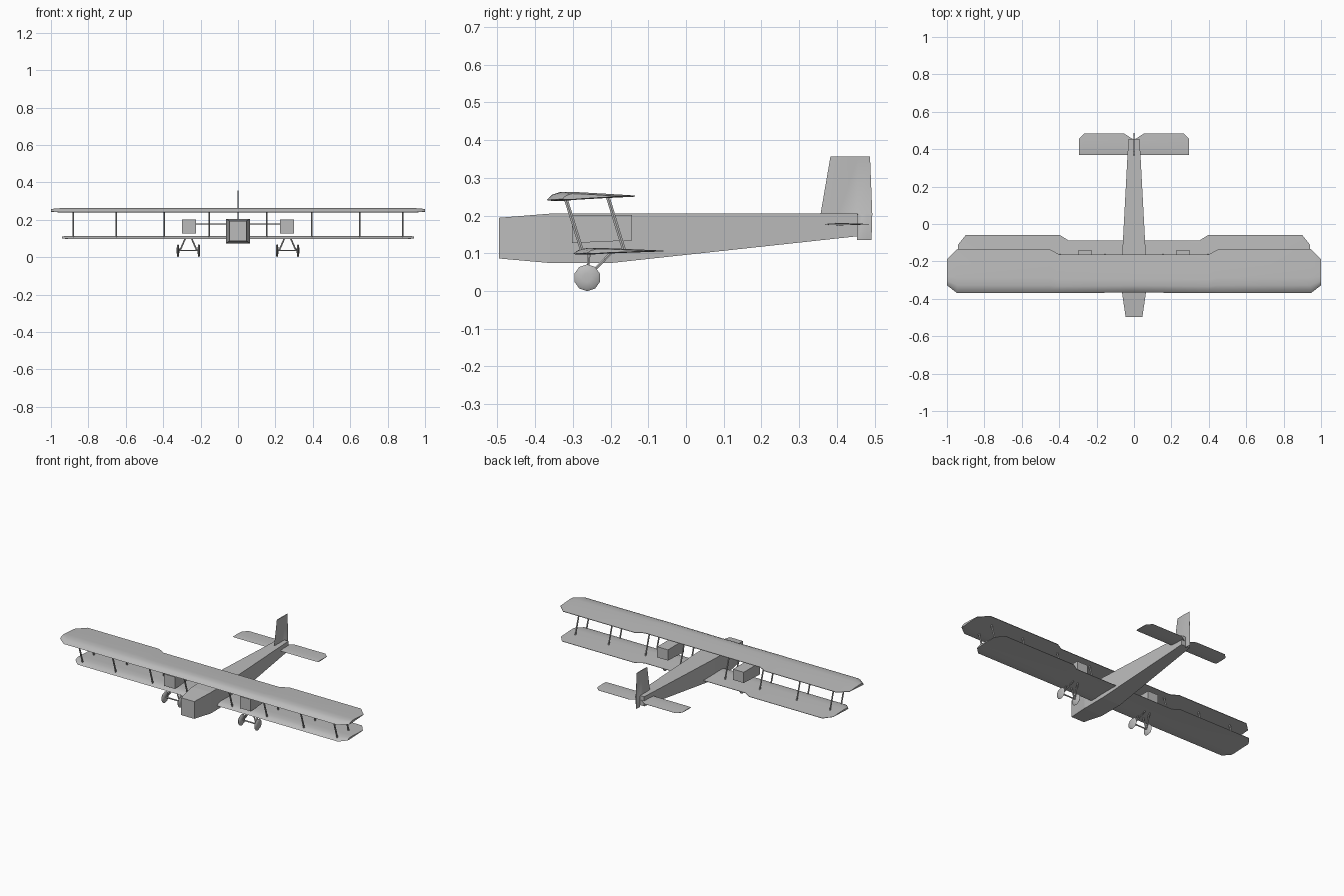
import bpy, math
from mathutils import Vector

if "Cube" in bpy.data.objects:
    bpy.data.objects.remove(bpy.data.objects["Cube"])

grey = bpy.data.materials.new("light grey")
grey.diffuse_color = (0.5, 0.5, 0.5, 1)
grey.use_nodes = True
grey.node_tree.nodes["Principled BSDF"].inputs["Base Color"].default_value = grey.diffuse_color


def loft(name, rings, smooth=False):
    """Skin a closed body through rings with equal point counts."""
    n = len(rings[0])
    verts = [tuple(p) for r in rings for p in r]
    faces = [list(range(n)), list(range(len(verts) - n, len(verts)))]
    for i in range(len(rings) - 1):
        for j in range(n):
            k = (j + 1) % n
            faces.append([i * n + j, i * n + k, (i + 1) * n + k, (i + 1) * n + j])
    me = bpy.data.meshes.new(name)
    me.from_pydata(verts, [], faces)
    me.materials.append(grey)
    ob = bpy.data.objects.new(name, me)
    bpy.context.collection.objects.link(ob)
    bpy.ops.object.select_all(action='DESELECT')
    ob.select_set(True)
    bpy.context.view_layer.objects.active = ob
    bpy.ops.object.mode_set(mode='EDIT')
    bpy.ops.mesh.select_all(action='SELECT')
    bpy.ops.mesh.normals_make_consistent(inside=False)
    bpy.ops.object.mode_set(mode='OBJECT')
    if smooth:
        bpy.ops.object.shade_smooth_by_angle(angle=math.radians(35))
    return ob


def strut(name, a, b, rx, ry, sides=6):
    """Thin rod whose ends are level ellipses."""
    ang = [2 * math.pi * i / sides for i in range(sides)]
    loft(name, [[(p[0] + rx * math.cos(t), p[1] + ry * math.sin(t), p[2]) for t in ang]
                for p in (a, b)], True)


CAMBERED = [(0, 0), (.07, .014), (.18, .0215), (.35, .021), (.65, .017), (1, .012),
            (1, .009), (.65, .005), (.35, .001), (.2, -.002), (.06, -.002)]
LENS = [(0, 0), (.1, .6), (.35, 1), (.7, .7), (1, .15),
        (1, -.15), (.7, -.7), (.35, -1), (.1, -.6)]


def wing(name, half, z, profile, scale):
    """Half plan stations (x, leading y, trailing y, thickness) mirrored to both sides."""
    stations = [(-x, a, b, k) for x, a, b, k in reversed(half) if x > 0] + half
    loft(name, [[(x, a + t * (b - a), z + h * scale * k + (1 - k) * .008 * (profile is CAMBERED))
                 for t, h in profile] for x, a, b, k in stations], True)


# Wings and tail surfaces
wing("upper_wing", [(0, -.366, -.163, 1), (.40, -.37, -.163, 1), (.45, -.37, -.135, 1),
                    (.945, -.37, -.135, 1), (1, -.328, -.188, .65)], .241, CAMBERED, 1)
wing("lower_wing", [(0, -.30, -.088, 1), (.35, -.30, -.088, 1), (.395, -.30, -.06, 1),
                    (.90, -.30, -.06, 1), (.94, -.262, -.11, .65)], .098, CAMBERED, .75)
wing("tailplane", [(0, .368, .45, 1), (.055, .368, .485, 1), (.265, .368, .485, 1),
                   (.294, .37, .457, .8)], .177, LENS, .003)
loft("fin_and_rudder", [[(h * .003, a + t * (b - a), z) for t, h in LENS]
                        for z, a, b in [(.135, .453, .492), (.203, .453, .494),
                                        (.205, .357, .494), (.356, .383, .488)]], True)

# Square fuselage: (y, half width, bottom, top)
loft("fuselage", [[(-w, y, lo), (w, y, lo), (w, y, hi), (-w, y, hi)] for y, w, lo, hi in
                  [(-.496, .045, .086, .194), (-.36, .065, .074, .205),
                   (-.20, .065, .074, .205), (.455, .03, .145, .205)]])

for s, side in ((1, "right"), (-1, "left")):
    # Engine nacelle
    c = s * .262
    loft(side + "_engine", [[(c - .037, y, lo), (c + .037, y, lo), (c + .037, y, .201),
                             (c - .037, y, .201)] for y, lo in ((-.302, .127), (-.143, .134))])
    # Struts between the wings
    for i, x in enumerate((.155, .395, .65, .88)):
        strut(f"{side}_front_strut_{i}", (s * x, -.275, .104), (s * x, -.32, .248), .004, .006)
        strut(f"{side}_rear_strut_{i}", (s * x, -.163, .104), (s * x, -.207, .248), .004, .006)
    # Undercarriage legs, axle and wheels
    g = s * .265
    for d in (-1, 1):
        foot = (g + d * .045, -.262, .036)
        strut(f"{side}_gear_front_leg", foot, (g + d * .017, -.257, .1), .0045, .0045)
        strut(f"{side}_gear_rear_leg", foot, (g + d * .017, -.2, .1), .0045, .006)
        ang = [2 * math.pi * (i + .5) / 10 for i in range(10)]
        wx = g + d * .056
        loft(f"{side}_wheel", [[(wx + o, -.262 + r * math.cos(t), .035 + r * math.sin(t))
                                for t in ang] for o, r in
                               ((-.007, .012), (-.005, .029), (0, .0355), (.005, .029), (.007, .012))], True)
    loft(side + "_axle", [[(g + o, -.262 + .004 * math.cos(k * math.pi / 3),
                            .036 + .004 * math.sin(k * math.pi / 3)) for k in range(6)]
                          for o in (-.055, .055)], True)
